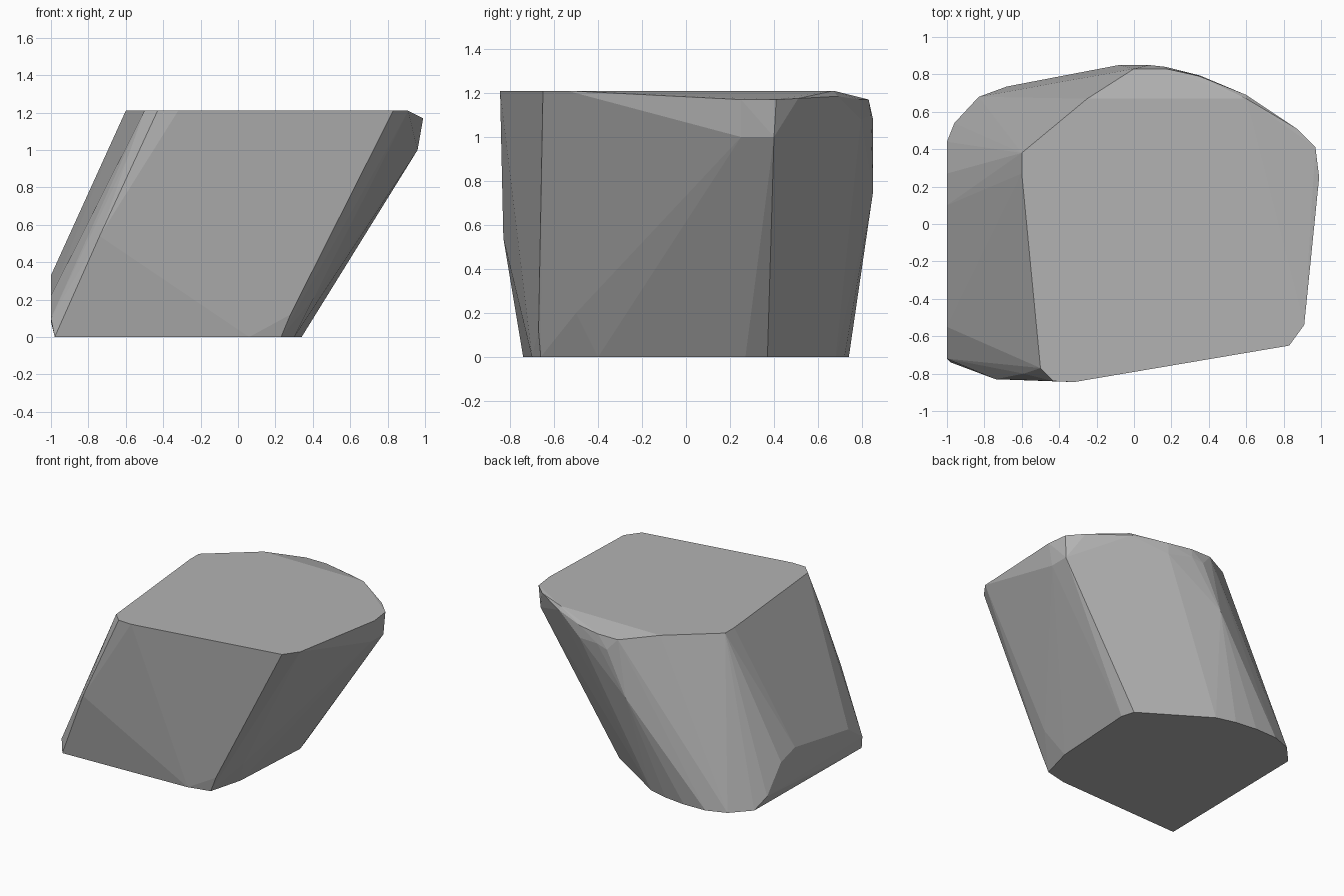
import bpy, bmesh

if "Cube" in bpy.data.objects:
    bpy.data.objects.remove(bpy.data.objects["Cube"])

# Corner rings of the slanted boulder
top_flat = [(-.60, .38), (-.60, .27), (-.50, -.77), (-.43, -.84), (-.32, -.845),
            (.83, -.65), (.91, -.54), (.60, .67), (-.25, .67)]
top_bevel = [(.99, .25, 1.17), (.97, .41, 1.17), (.87, .51, 1.175), (.60, .69, 1.185),
             (.35, .79, 1.17), (.17, .83, 1.17), (0, .83, 1.17)]
back_bulge = [(.96, .25, 1.0), (.96, .40, 1.0), (.35, .795, 1.08), (.17, .84, 1.1),
              (.08, .85, 1.08), (-.08, .85, .75)]
left_cut = [(-1, -.72, .10), (-1, -.55, .22), (-1, .10, .33), (-1, .27, .28), (-1, .44, .08)]
front_chips = [(-.74, -.83, .54), (-.59, -.80, .96), (.28, -.67, .12), (.40, -.50, .20)]
base = [(-.98, -.74), (.06, -.70), (.23, -.66), (.30, -.40), (.34, .27), (.31, .37),
        (-.18, .68), (-.33, .72), (-.50, .74), (-.68, .735), (-.83, .68), (-.96, .54)]

points = ([(x, y, 1.21) for x, y in top_flat] + top_bevel + back_bulge
          + left_cut + front_chips + [(x, y, 0) for x, y in base])

# Faceted rock: convex shell around the corners
bm = bmesh.new()
for p in points:
    bm.verts.new(p)
hull = bmesh.ops.convex_hull(bm, input=bm.verts)
bmesh.ops.delete(bm, geom=list({v for v in bm.verts if not v.link_faces}), context='VERTS')
bmesh.ops.dissolve_limit(bm, angle_limit=.01, verts=bm.verts, edges=bm.edges)
bmesh.ops.recalc_face_normals(bm, faces=bm.faces)
mesh = bpy.data.meshes.new("rock")
bm.to_mesh(mesh)
bm.free()

# Plain stone colour
stone = bpy.data.materials.new("stone grey")
stone.diffuse_color = (.45, .45, .45, 1)
stone.use_nodes = True
stone.node_tree.nodes["Principled BSDF"].inputs["Base Color"].default_value = stone.diffuse_color
mesh.materials.append(stone)
rock = bpy.data.objects.new("rock", mesh)
bpy.context.collection.objects.link(rock)
